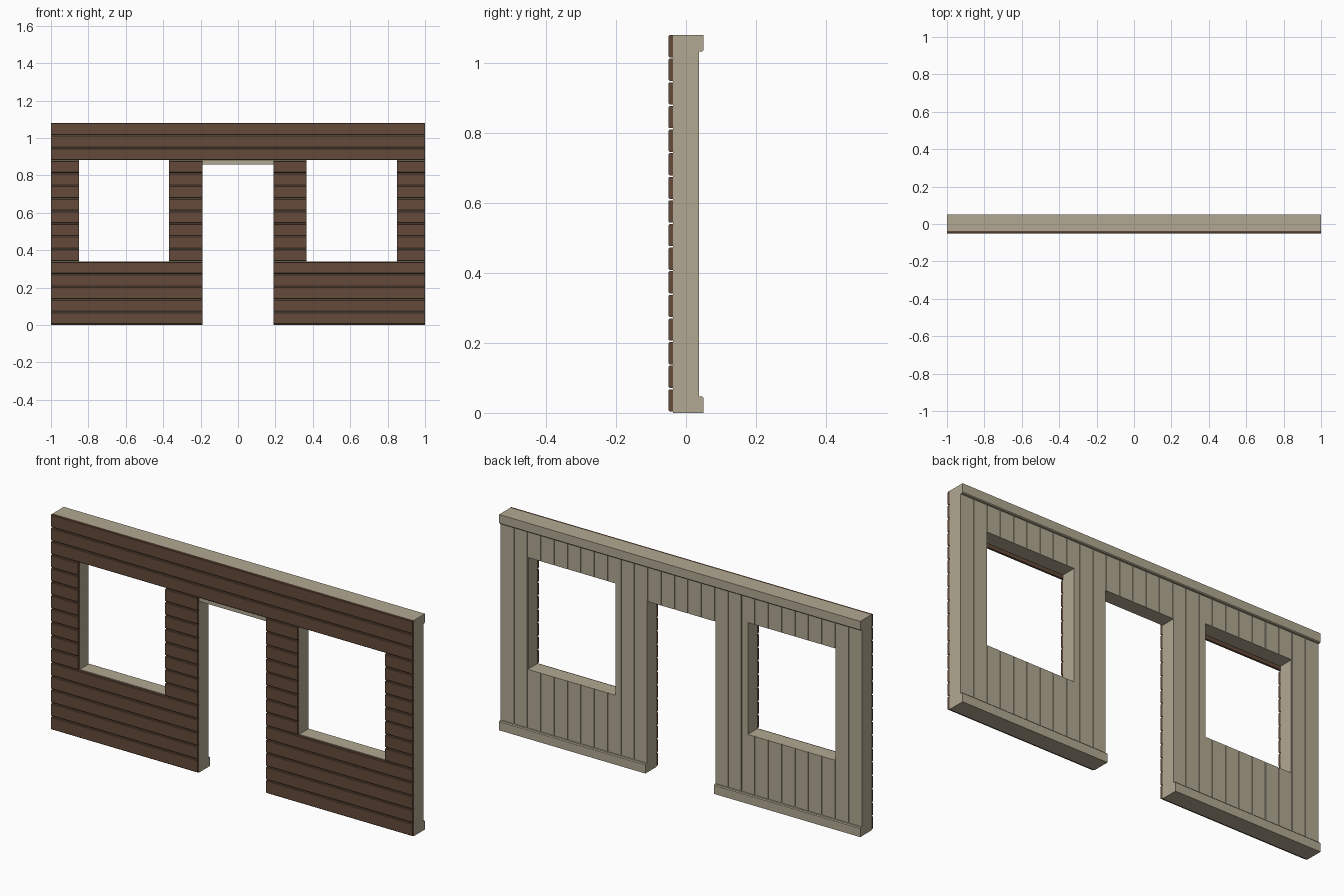
import bpy, bmesh

if "Cube" in bpy.data.objects:
    bpy.data.objects.remove(bpy.data.objects["Cube"])

def material(name, rgb):
    m = bpy.data.materials.new(name)
    m.diffuse_color = (*rgb, 1)
    m.use_nodes = True
    m.node_tree.nodes["Principled BSDF"].inputs["Base Color"].default_value = m.diffuse_color
    return m

BROWN = material("brown siding", (0.125, 0.068, 0.042))
BEIGE = material("beige plaster", (0.445, 0.395, 0.29))

# Opening limits shared by all layers
H = 1.08
XS = [-1, -0.85, -0.368, -0.19, 0.19, 0.365, 0.85, 1]
ZS = [0, 0.34, 0.857, 0.90, H]
LEFT, RIGHT = (XS[0], XS[3]), (XS[4], XS[7])
PIERS = [(XS[0], XS[1]), (XS[2], XS[3]), (XS[4], XS[5]), (XS[6], XS[7])]

def finish(name, bm, mat):
    bmesh.ops.recalc_face_normals(bm, faces=bm.faces)
    me = bpy.data.meshes.new(name)
    bm.to_mesh(me)
    bm.free()
    me.materials.append(mat)
    ob = bpy.data.objects.new(name, me)
    bpy.context.collection.objects.link(ob)
    return ob

def bar(bm, x0, x1, profile):
    """Extrude a (y, z) profile along x."""
    a = [bm.verts.new((x0, y, z)) for y, z in profile]
    b = [bm.verts.new((x1, y, z)) for y, z in profile]
    bm.faces.new(a)
    bm.faces.new(b[::-1])
    n = len(profile)
    for i in range(n):
        j = (i + 1) % n
        bm.faces.new((a[i], b[i], b[j], a[j]))

def rect(y0, y1, z0, z1):
    return [(y0, z0), (y1, z0), (y1, z1), (y0, z1)]

# Wall core: solid grid cells extruded through the thickness
def solid(i, k):
    door = i == 3 and k < 2
    window = i in (1, 5) and k in (1, 2)
    return not (door or window)

bm = bmesh.new()
grid = {(i, k): bm.verts.new((x, -0.037, z))
        for i, x in enumerate(XS) for k, z in enumerate(ZS)}
for i in range(len(XS) - 1):
    for k in range(len(ZS) - 1):
        if solid(i, k):
            bm.faces.new([grid[i, k], grid[i + 1, k], grid[i + 1, k + 1], grid[i, k + 1]])
ext = bmesh.ops.extrude_face_region(bm, geom=bm.faces[:])["geom"]
bmesh.ops.translate(bm, vec=(0, 0.070, 0),
                    verts=[v for v in ext if isinstance(v, bmesh.types.BMVert)])
bmesh.ops.delete(bm, geom=[v for v in bm.verts if not v.link_faces], context='VERTS')
finish("wall_core", bm, BEIGE)

# Horizontal siding planks with chamfered outer edges
bm = bmesh.new()
pitch, c = H / 16, 0.003
for i in range(16):
    spans = [LEFT, RIGHT] if i < 5 else PIERS if i < 13 else [(-1, 1)]
    z0, z1 = i * pitch + 0.004, (i + 1) * pitch
    for x0, x1 in spans:
        bar(bm, x0, x1, [(-0.037, z0), (-0.037, z1), (-0.05 + c, z1),
                         (-0.05, z1 - c), (-0.05, z0 + c), (-0.05 + c, z0)])
finish("siding_planks", bm, BROWN)

# Vertical boards on the inside, clipped to the openings
bm = bmesh.new()
count, gap = 27, 0.0015
regions = [(XS[i], XS[i + 1], k) for i in range(7) for k in range(4) if solid(i, k)]
for n in range(count):
    b0 = -1 + 2 * n / count + (gap if n else 0)
    b1 = -1 + 2 * (n + 1) / count - (gap if n < count - 1 else 0)
    for x0, x1, k in regions:
        lo, hi = max(b0, x0), min(b1, x1)
        if hi - lo > 0.001:
            bar(bm, lo, hi, rect(0.032, 0.037, ZS[k], ZS[k + 1]))
finish("inner_boards", bm, BEIGE)

# Skirting and top rail on the inside
bm = bmesh.new()
for x0, x1 in (LEFT, RIGHT):
    bar(bm, x0, x1, [(0.033, 0), (0.05, 0), (0.05, 0.043), (0.046, 0.047), (0.033, 0.047)])
finish("skirting", bm, BEIGE)
bm = bmesh.new()
bar(bm, -1, 1, [(0.033, H), (0.05, H), (0.05, H - 0.043), (0.046, H - 0.047), (0.033, H - 0.047)])
finish("top_rail", bm, BEIGE)
